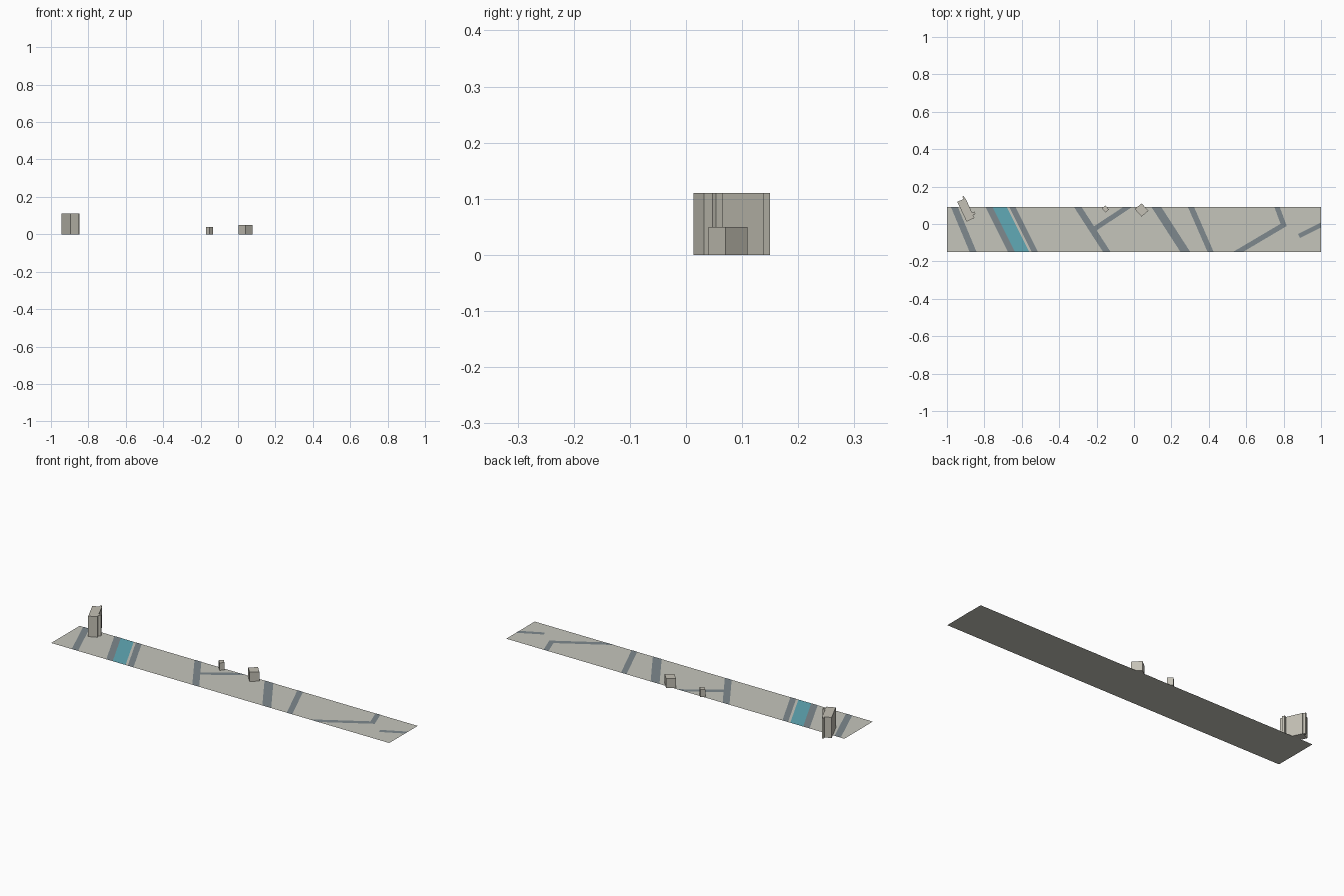
import bpy, bmesh
from mathutils import Vector

if "Cube" in bpy.data.objects:
    bpy.data.objects.remove(bpy.data.objects["Cube"])

X0, X1, Y0, Y1 = -1.0, 1.0, -0.15, 0.09   # ground strip limits


def material(name, rgb):
    m = bpy.data.materials.new(name)
    m.diffuse_color = (*rgb, 1)
    m.use_nodes = True
    m.node_tree.nodes["Principled BSDF"].inputs["Base Color"].default_value = m.diffuse_color
    return m


GROUND = material("ground_beige", (0.56, 0.56, 0.50))
ROAD = material("road_grey", (0.21, 0.25, 0.27))
WATER = material("water_teal", (0.12, 0.40, 0.47))
WALL = material("wall_stone", (0.55, 0.53, 0.46))


def finish(bm, name, mat):
    me = bpy.data.meshes.new(name)
    bm.to_mesh(me)
    bm.free()
    me.materials.append(mat)
    ob = bpy.data.objects.new(name, me)
    bpy.context.collection.objects.link(ob)
    return ob


def flat(name, pts, z, mat):
    """Flat polygon, trimmed to the ground strip."""
    bm = bmesh.new()
    bm.faces.new([bm.verts.new((x, y, z)) for x, y in pts])
    for co, no in (((X0, 0, 0), (-1, 0, 0)), ((X1, 0, 0), (1, 0, 0)),
                   ((0, Y0, 0), (0, -1, 0)), ((0, Y1, 0), (0, 1, 0))):
        bmesh.ops.bisect_plane(bm, geom=bm.verts[:] + bm.edges[:] + bm.faces[:],
                               plane_co=co, plane_no=no, clear_outer=True)
    for f in bm.faces:
        f.normal_update()
        if f.normal.z < 0:
            f.normal_flip()
    return finish(bm, name, mat)


def road(name, path, width):
    """Ribbon of constant width with mitred bends, overshooting a little at both ends."""
    p = [Vector(q) for q in path]
    dirs = [(b - a).normalized() for a, b in zip(p, p[1:])]
    left, right = [], []
    for i, q in enumerate(p):
        d0, d1 = dirs[max(i - 1, 0)], dirs[min(i, len(dirs) - 1)]
        n0, n1 = Vector((-d0.y, d0.x)), Vector((-d1.y, d1.x))
        n = (n0 + n1).normalized()
        n *= width / 2 / n.dot(n0)
        ext = -d1 * 0.02 if i == 0 else d0 * 0.02 if i == len(p) - 1 else Vector((0, 0))
        left.append(q + n + ext)
        right.append(q - n + ext)
    flat(name, left + right[::-1], 0.0006, ROAD)


def block(name, pts, height):
    """Building: footprint extruded upwards."""
    bm = bmesh.new()
    f = bm.faces.new([bm.verts.new((x, y, 0)) for x, y in pts])
    r = bmesh.ops.extrude_face_region(bm, geom=[f])
    for v in r["geom"]:
        if isinstance(v, bmesh.types.BMVert):
            v.co.z = height
    bmesh.ops.recalc_face_normals(bm, faces=bm.faces[:])
    return finish(bm, name, WALL)


# Ground and canal
flat("ground", [(X0, Y0), (X1, Y0), (X1, Y1), (X0, Y1)], 0, GROUND)
flat("canal_water", [(-0.64, Y0), (-0.56, Y0), (-0.68, Y1), (-0.765, Y1)], 0.0003, WATER)

# Roads
roads = [
    ([(-0.96, 0.09), (-0.86, -0.15)], 0.034),
    ([(-0.775, 0.09), (-0.655, -0.15)], 0.034),
    ([(-0.65, 0.09), (-0.53, -0.15)], 0.03),
    ([(-0.30, 0.09), (-0.145, -0.15)], 0.034),
    ([(-0.205, -0.022), (-0.035, 0.09)], 0.026),
    ([(0.12, 0.09), (0.275, -0.15)], 0.044),
    ([(0.305, 0.09), (0.41, -0.15)], 0.03),
    ([(0.765, 0.09), (0.80, -0.005), (0.555, -0.15)], 0.027),
    ([(0.90, -0.055), (1.0, -0.005)], 0.024),
]
for i, (path, w) in enumerate(roads):
    road(f"road_{i + 1}", path, w)

# Tall building with two small bays on its footprint
a, b, c, d = [Vector(q) for q in ((-0.895, 0.013), (-0.853, 0.032), (-0.901, 0.138), (-0.945, 0.119))]
u = (c - b).normalized()
v = Vector((u.y, -u.x))
side = [b + u * 0.017, b + u * 0.017 + v * 0.014, b + u * 0.031 + v * 0.014, b + u * 0.031]
end = [c - v * 0.003, c - v * 0.003 + u * 0.014, c - v * 0.012 + u * 0.014, c - v * 0.012]
block("tall_building", [a, b] + side + [c] + end + [d], 0.11)

# Small buildings
block("small_hut", [(-0.152, 0.061), (-0.134, 0.077), (-0.154, 0.099), (-0.172, 0.083)], 0.04)
block("low_building", [(0.04, 0.04), (0.077, 0.07), (0.041, 0.11), (0.004, 0.08)], 0.05)
